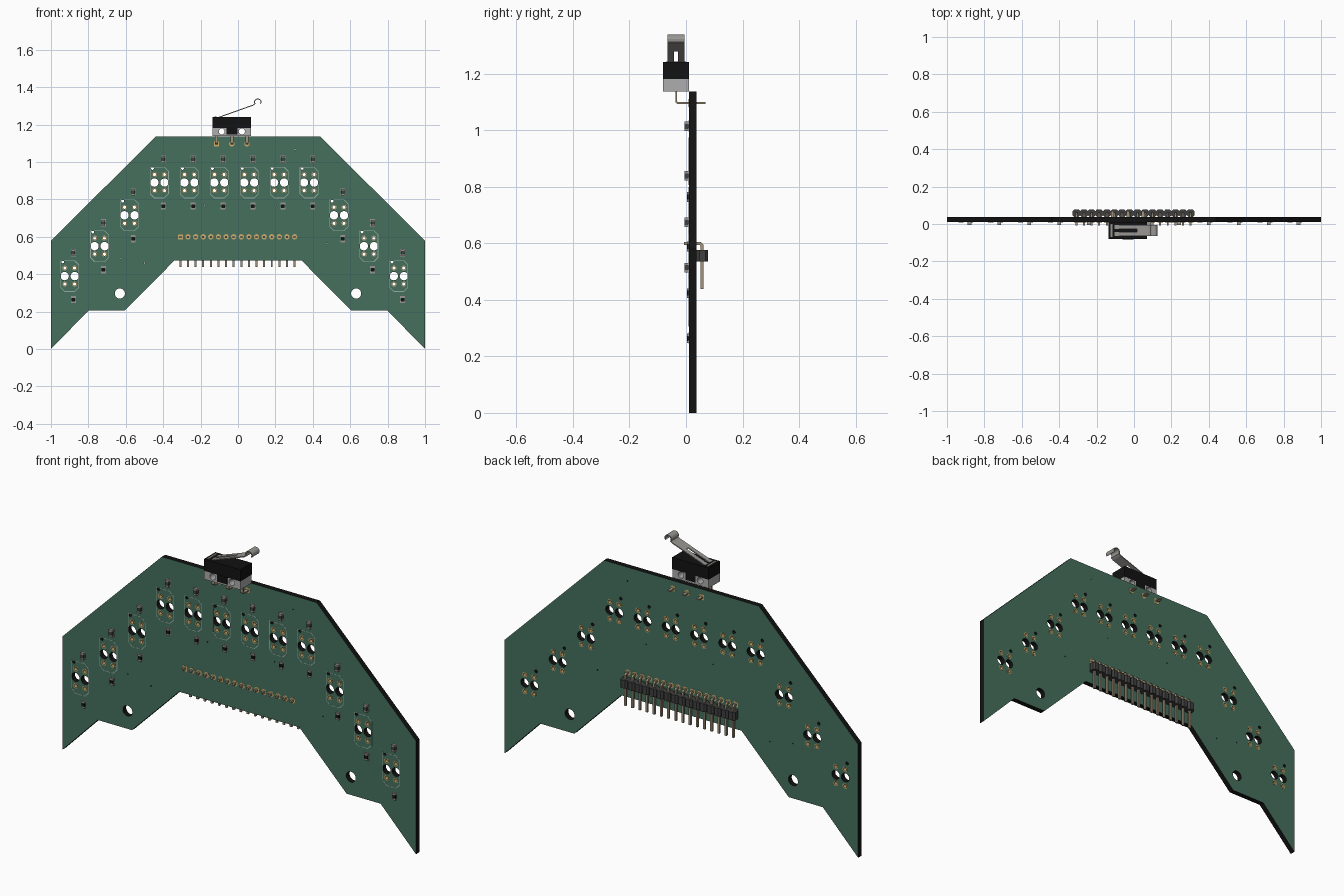
import bpy, bmesh, math
from mathutils import Vector as V

if "Cube" in bpy.data.objects:
    bpy.data.objects.remove(bpy.data.objects["Cube"])


def material(name, r, g, b):
    m = bpy.data.materials.new(name)
    m.diffuse_color = (r, g, b, 1)
    m.use_nodes = True
    m.node_tree.nodes["Principled BSDF"].inputs["Base Color"].default_value = m.diffuse_color
    return m


GREEN = material("board_green", 0.06, 0.16, 0.11)
BLACK = material("black", 0.006, 0.006, 0.006)
DARK = material("dark_grey", 0.05, 0.05, 0.05)
GOLD = material("gold", 0.6, 0.42, 0.16)
METAL = material("metal", 0.32, 0.31, 0.29)
PIN = material("pin_metal", 0.36, 0.29, 0.2)
LIGHT = material("light_grey", 0.42, 0.42, 0.42)
SILK = material("print_line", 0.3, 0.42, 0.36)


def circle(x, z, r, n=20):
    return [(x + r * math.cos(2 * math.pi * i / n), z + r * math.sin(2 * math.pi * i / n)) for i in range(n)]


def square(x, z, r):
    return [(x - r, z - r), (x + r, z - r), (x + r, z + r), (x - r, z + r)]


def finish(name, bm, *mats):
    me = bpy.data.meshes.new(name)
    bm.to_mesh(me)
    bm.free()
    for m in mats:
        me.materials.append(m)
    ob = bpy.data.objects.new(name, me)
    bpy.context.collection.objects.link(ob)
    return ob


def plate(name, loops, y0, y1, mat, side=None):
    """Flat plate in the xz plane; nested loops become holes."""
    cu = bpy.data.curves.new(name, 'CURVE')
    cu.dimensions, cu.fill_mode = '2D', 'BOTH'
    cu.extrude = (y1 - y0) / 2
    for loop in loops:
        s = cu.splines.new('POLY')
        s.points.add(len(loop) - 1)
        for p, (x, z) in zip(s.points, loop):
            p.co = (x, z, 0, 1)
        s.use_cyclic_u = True
    tmp = bpy.data.objects.new(name + "_curve", cu)
    bpy.context.collection.objects.link(tmp)
    dg = bpy.context.evaluated_depsgraph_get()
    me = bpy.data.meshes.new_from_object(tmp.evaluated_get(dg))
    bm = bmesh.new()
    bm.from_mesh(me)
    bpy.data.objects.remove(tmp)
    for v in bm.verts:
        x, z, d = v.co
        v.co = (x, (y0 + y1) / 2 - d, z)
    bmesh.ops.remove_doubles(bm, verts=bm.verts, dist=1e-5)
    bmesh.ops.recalc_face_normals(bm, faces=bm.faces)
    for f in bm.faces:
        f.smooth = False
        f.material_index = 1 if side and abs(f.normal.y) < 0.5 else 0
    return finish(name, bm, *([mat, side] if side else [mat]))


def box(bm, x0, x1, y0, y1, z0, z1):
    prism(bm, [(x0, y0), (x1, y0), (x1, y1), (x0, y1)], z0, z1)


def prism(bm, pts, z0, z1):
    a = [bm.verts.new((x, y, z0)) for x, y in pts]
    b = [bm.verts.new((x, y, z1)) for x, y in pts]
    bm.faces.new(a[::-1])
    bm.faces.new(b)
    n = len(pts)
    for i in range(n):
        j = (i + 1) % n
        bm.faces.new((a[i], a[j], b[j], b[i]))


def sweep(bm, pts, wdir, width, thick):
    """Rectangular strip along a planar path, mitred at bends."""
    pts, w = [V(p) for p in pts], V(wdir)
    rings = []
    for i, p in enumerate(pts):
        a = (p - pts[i - 1]).normalized() if i else None
        b = (pts[i + 1] - p).normalized() if i < len(pts) - 1 else None
        t = ((a or b) + (b or a)).normalized()
        n = t.cross(w) * (thick / 2 / max(0.5, t.dot(a or b)))
        h = w * width / 2
        rings.append([bm.verts.new(p + q) for q in (n + h, n - h, -n - h, -n + h)])
    for r, s in zip(rings, rings[1:]):
        for i in range(4):
            j = (i + 1) % 4
            bm.faces.new((r[i], r[j], s[j], s[i]))
    bm.faces.new(rings[0][::-1])
    bm.faces.new(rings[-1])
    bmesh.ops.recalc_face_normals(bm, faces=bm.faces)


Y0, Y1 = 0.010, 0.037                      # board front and back
rows = [0.39, 0.55, 0.715] + [0.89] * 6 + [0.715, 0.55, 0.39]
sensors = [(-0.90 + 0.16 * i, z) for i, z in enumerate(rows)]
pin_x = [-0.308 + 0.0407 * i for i in range(16)]
lead_x = [-0.115, -0.033, 0.048]

# circuit board with all its holes
half = [(1, 0), (1, 0.58), (0.438, 1.137)]
low = [(0.34, 0.473), (0.607, 0.205), (0.8, 0.205)]
outline = low + half + [(-x, z) for x, z in (low + half)[::-1]]
holes = [circle(s * 0.632, 0.297, 0.027, 28) for s in (-1, 1)]
plated = []
for x, z in sensors:
    holes += [circle(x + s * 0.027, z, 0.0225, 24) for s in (-1, 1)]
    holes.append(circle(x - 0.037, z + 0.076, 0.008, 12))
    plated += [(x + s * 0.026, z + t * 0.043) for s in (-1, 1) for t in (-1, 1)]
holes += [circle(x, z, 0.0095, 14) for x, z in plated]
holes += [circle(x, z, 0.003, 6) for x, z in
          [(0.305, 1.066), (-0.63, 0.485), (0.475, 0.565), (-0.5, 0.46), (0.2, 0.77), (-0.18, 0.77)]]
plate("circuit_board", [outline] + holes, Y0, Y1, GREEN, BLACK)

# gold plated rings
rings = []
for x, z in plated:
    rings += [circle(x, z, 0.0135, 14), circle(x, z, 0.0085, 14)]
plate("sensor_pads", rings, Y0 - 0.0007, Y1 + 0.0007, GOLD)
pads = []
for xs, z in ((pin_x, 0.6), (lead_x, 1.097)):
    pads += [square(x, z, 0.0135) if i == 0 else circle(x, z, 0.0145, 16) for i, x in enumerate(xs)]
plate("pin_pads", pads, Y0 - 0.0007, Y1 + 0.0007, GOLD)

# printed sensor outlines
marks = []
for x, z in sensors:
    for d in (0, 0.003):
        a, b, c = 0.05 - d, 0.084 - d, 0.022
        marks.append([(x - a, z + b), (x + a - c, z + b), (x + a, z + b - c), (x + a, z - b + c),
                      (x + a - c, z - b), (x - a + c, z - b), (x - a, z - b + c)])
plate("printed_outlines", marks, Y0 - 0.0004, Y0 + 0.001, SILK)

# small capacitors and resistors
for name, dz, front, mat in (("capacitor", 0.124, -0.005, DARK), ("resistor", -0.126, 0.003, BLACK)):
    body, ends = bmesh.new(), bmesh.new()
    for x, z in sensors:
        x, z = x + 0.02, z + dz
        box(body, x - 0.0095, x + 0.0095, front + 0.0005, Y0, z - 0.011, z + 0.011)
        for s in (-1, 1):
            c = z + s * 0.013
            box(ends, x - 0.01, x + 0.01, front, Y0, c - 0.004, c + 0.004)
            box(ends, x - 0.013, x + 0.013, Y0 - 0.0006, Y0 + 0.001, c - 0.006, c + 0.008 * 0.9)
    finish(name + "_bodies", body, mat)
    finish(name + "_ends", ends, METAL)

# right-angle pin header on the back
pins, blocks = bmesh.new(), bmesh.new()
for x in pin_x:
    sweep(pins, [(x, -0.007, 0.6), (x, 0.05, 0.6), (x, 0.057, 0.593), (x, 0.057, 0.443), (x, 0.057, 0.438)],
          (1, 0, 0), 0.0105, 0.0105)
    h, k, yc, r = 0.0203, 0.011, 0.058, 0.0207
    prism(blocks, [(x - h, yc - k), (x - k, yc - r), (x + k, yc - r), (x + h, yc - k),
                   (x + h, yc + k), (x + k, yc + r), (x - k, yc + r), (x - h, yc + k)], 0.535, 0.576)
finish("header_pins", pins, PIN)
finish("header_blocks", blocks, DARK)

# lever switch: grey base with mounting holes, black cover
SX0, SX1, SY0, SY1 = -0.136, 0.07, -0.081, 0.0115
plate("switch_base", [[(SX0, 1.138), (SX1, 1.138), (SX1, 1.181), (SX0, 1.181)],
                      circle(-0.087, 1.163, 0.016, 24), circle(0.021, 1.163, 0.016, 24)],
      SY0, SY1 - 0.0005, LIGHT)
bm = bmesh.new()
box(bm, SX0, SX1, SY0, SY1, 1.181, 1.241)
box(bm, -0.062, -0.004, SY0 - 0.001, SY1, 1.146, 1.182)
finish("switch_cover", bm, BLACK)

# switch leads
bm = bmesh.new()
for x in lead_x:
    sweep(bm, [(x, -0.035, 1.145), (x, -0.035, 1.102), (x, -0.03, 1.097), (x, 0.069, 1.097)],
          (1, 0, 0), 0.016, 0.006)
finish("switch_leads", bm, PIN)

# slotted lever with curled tip
bm = bmesh.new()
slope = 0.355


def lz(x):
    return 1.232 + (x + 0.122) * slope


def at(x):
    return (x, YC, lz(x))


YC, T = -0.035, 0.005
sweep(bm, [at(-0.122), at(-0.108)], (0, 1, 0), 0.06, T)
for side in (-1, 1):
    YC = -0.035 + side * 0.0185
    sweep(bm, [at(-0.108), at(0.018)], (0, 1, 0), 0.023, T)
YC = -0.035
curl = [(0.106 + 0.0175 * math.cos(math.radians(a)), YC, 1.3215 + 0.0155 * math.sin(math.radians(a)))
        for a in range(190, -41, -23)]
sweep(bm, [at(0.018), at(0.08), (0.0905, YC, 1.311)] + curl, (0, 1, 0), 0.06, T)
finish("switch_lever", bm, METAL)
bm = bmesh.new()
box(bm, -0.126, -0.116, -0.07, 0.0, 1.238, 1.244)
finish("lever_pivot", bm, METAL)
